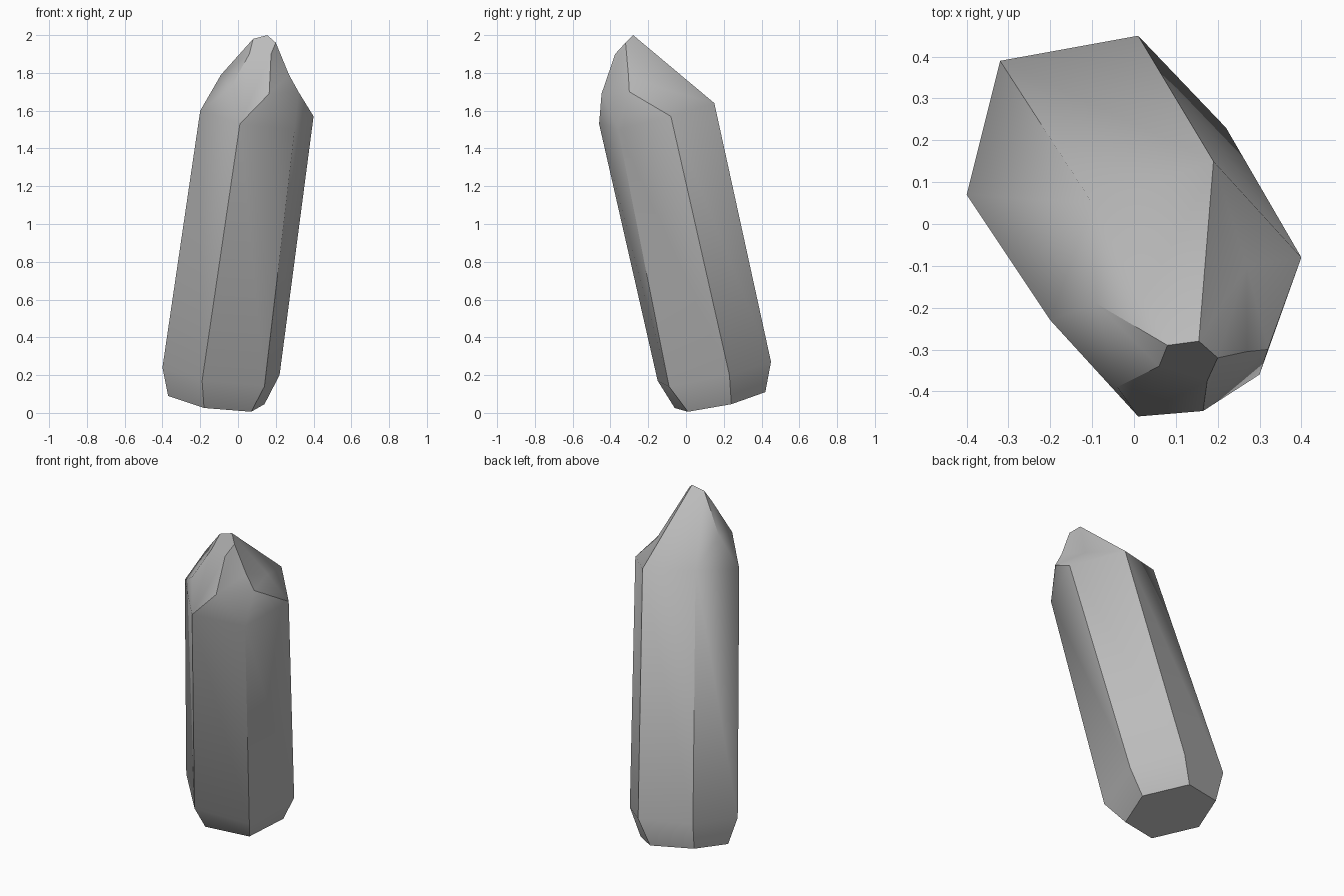
import bpy, bmesh, math
from mathutils import Vector

cube = bpy.data.objects.get("Cube")
if cube:
    bpy.data.objects.remove(cube)

bm = bmesh.new()
point = {}


def add(name, x, y, z):
    point[name] = bm.verts.new((x, y, z))


def hexagon(names, centre, *corners):
    """Six-sided ring: three corners, then their mirror images through the centre."""
    c = Vector(centre)
    corners = [Vector(p) for p in corners]
    for name, p in zip(names, corners + [2 * c - p for p in corners]):
        add(name, *p)


def face(names):
    bm.faces.new([point[n] for n in names])


# Slanted six-sided shaft: foot, knee and shoulder rings
foot, knee, shoulder = "ghijkl", "abcdef", "ABCDEF"
hexagon(foot, (-0.115, 0.18, 0.068), (-0.37, 0.12, 0.09), (-0.30, 0.35, 0.13), (-0.05, 0.42, 0.11))
hexagon(knee, (-0.09, 0.15, 0.22), (-0.40, 0.07, 0.24), (-0.32, 0.39, 0.30), (0.01, 0.45, 0.27))
hexagon(shoulder, (0.10, -0.155, 1.585), (-0.20, -0.23, 1.60), (-0.10, 0.05, 1.67), (0.19, 0.15, 1.64))
face(foot)
for low, high in ((foot, knee), (knee, shoulder)):
    for i in range(6):
        j = (i + 1) % 6
        face((low[i], low[j], high[j], high[i]))

# Faceted tip: peak, brow and cheek corners
add("P", 0.155, -0.28, 2.0)
add("Q", 0.08, -0.29, 1.98)
add("R", 0.20, -0.32, 1.96)
add("S", -0.09, -0.19, 1.79)
add("T", -0.04, -0.39, 1.72)
add("U", 0.165, -0.447, 1.69)
add("V", 0.175, -0.375, 1.90)
add("W", 0.06, -0.34, 1.90)
add("X", 0.27, -0.305, 1.79)
add("Y", 0.32, -0.30, 1.70)
add("Z", 0.27, -0.10, 1.71)
for names in ("PQWTFUVR", "QSATW", "ATF", "FUE",       # front and left facets
              "BCP", "BPQ", "BQS", "ABS",              # back slope
              "RVUX", "UYX", "UEY", "EDY",             # right cheek
              "CPZ", "PRZ", "RXZ", "XYZ", "YDZ", "DCZ"):
    face(names)
bmesh.ops.recalc_face_normals(bm, faces=bm.faces)

mesh = bpy.data.meshes.new("crystal")
bm.to_mesh(mesh)
bm.free()
crystal = bpy.data.objects.new("crystal", mesh)
bpy.context.collection.objects.link(crystal)

# Plain grey stone
grey = bpy.data.materials.new("stone_grey")
grey.use_nodes = True
colour = (0.5, 0.5, 0.5, 1)
grey.diffuse_color = colour
grey.node_tree.nodes["Principled BSDF"].inputs["Base Color"].default_value = colour
mesh.materials.append(grey)

bpy.ops.object.select_all(action="DESELECT")
crystal.select_set(True)
bpy.context.view_layer.objects.active = crystal
bpy.ops.object.shade_smooth_by_angle(angle=math.radians(42))
